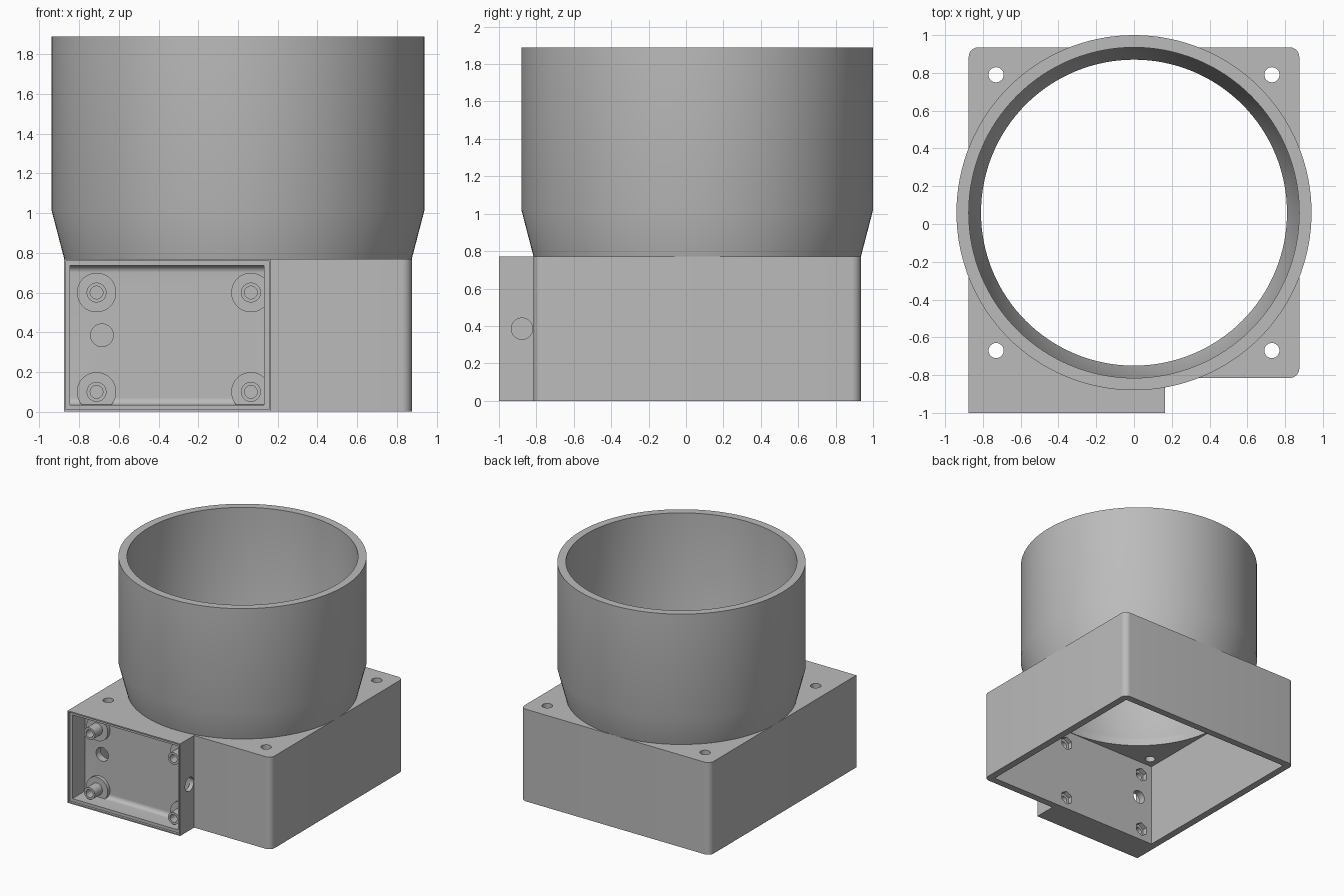
import bpy, bmesh, math
from mathutils import Matrix, Vector

if "Cube" in bpy.data.objects:
    bpy.data.objects.remove(bpy.data.objects["Cube"], do_unlink=True)

grey = bpy.data.materials.new("plain grey")
grey.use_nodes = True
colour = (0.5, 0.5, 0.5, 1)
grey.diffuse_color = colour
grey.node_tree.nodes["Principled BSDF"].inputs["Base Color"].default_value = colour

FRONT, BACK, SIDE, TOP = -0.815, 0.935, 0.875, 0.77   # main housing
MID = 0.06                                            # tube centre in y
WALL = 0.06
ALONG_Y = Matrix.Rotation(math.pi / 2, 4, "X")        # local z points to -y
ALONG_X = Matrix.Rotation(math.pi / 2, 4, "Y")


def finish(name, bm):
    bmesh.ops.recalc_face_normals(bm, faces=bm.faces)
    mesh = bpy.data.meshes.new(name)
    bm.to_mesh(mesh)
    bm.free()
    obj = bpy.data.objects.new(name, mesh)
    bpy.context.collection.objects.link(obj)
    mesh.materials.append(grey)
    return obj


def smooth(obj):
    bpy.ops.object.select_all(action="DESELECT")
    obj.select_set(True)
    bpy.context.view_layer.objects.active = obj
    bpy.ops.object.shade_smooth_by_angle(angle=math.radians(30))


def box(lo, hi, bevel=0, pick=None):
    lo, hi = Vector(lo), Vector(hi)
    bm = bmesh.new()
    bmesh.ops.create_cube(bm, size=1)
    for v in bm.verts:
        v.co = (lo + hi) / 2 + v.co * (hi - lo)
    if bevel:
        edges = [e for e in bm.edges if pick(e)]
        bmesh.ops.bevel(bm, geom=edges, offset=bevel, segments=8, profile=0.5, affect="EDGES")
    return finish("cutter", bm)


def rod(centre, radius, length, turn=Matrix(), sides=48):
    bm = bmesh.new()
    bmesh.ops.create_cone(bm, cap_ends=True, segments=sides, radius1=radius, radius2=radius,
                          depth=length, matrix=Matrix.Translation(centre) @ turn)
    return finish("cutter", bm)


def lathe(name, profile, place, sides):
    # closed profile of (radius, height) turned around local z
    bm = bmesh.new()
    rings = [[bm.verts.new(place @ Vector((r * math.cos(a), r * math.sin(a), h))) for r, h in profile]
             for a in (2 * math.pi * i / sides for i in range(sides))]
    n = len(profile)
    for i in range(sides):
        a, b = rings[i], rings[(i + 1) % sides]
        for j in range(n):
            k = (j + 1) % n
            bm.faces.new((a[j], b[j], b[k], a[k]))
    obj = finish(name, bm)
    smooth(obj)
    return obj


def cut(target, cutter):
    cutter.hide_render = True
    mod = target.modifiers.new("cut", "BOOLEAN")
    mod.operation = "DIFFERENCE"
    mod.solver = "EXACT"
    mod.object = cutter
    bpy.context.view_layer.objects.active = target
    bpy.ops.object.modifier_apply(modifier=mod.name)
    bpy.data.objects.remove(cutter, do_unlink=True)


# Housing: square body with the electronics bay projecting from its front
outline = [(-SIDE, -1), (0.165, -1), (0.165, FRONT), (SIDE, FRONT), (SIDE, BACK), (-SIDE, BACK)]
bm = bmesh.new()
base = bm.faces.new([bm.verts.new((x, y, 0)) for x, y in outline])
raised = bmesh.ops.extrude_face_region(bm, geom=[base])["geom"]
bmesh.ops.translate(bm, vec=(0, 0, TOP), verts=[g for g in raised if isinstance(g, bmesh.types.BMVert)])
corners = [e for e in bm.edges
           if abs(e.verts[0].co.z - e.verts[1].co.z) > 0.5
           and (e.verts[0].co.x > 0.5 or e.verts[0].co.y > 0.5)]
bmesh.ops.bevel(bm, geom=corners, offset=0.05, segments=8, profile=0.5, affect="EDGES")
housing = finish("housing", bm)

# Hollow underside and the round opening in the top plate
cut(housing, box((-SIDE + WALL, FRONT + WALL, -0.1), (SIDE - WALL, BACK - WALL, TOP - WALL)))
cut(housing, rod((0, MID, TOP), 0.81, 0.3, sides=128))

# Bay cavity with rounded floor edges, and a shallow seat for a lid
cut(housing, box((-0.845, -1.1, 0.035), (0.13, FRONT, 0.735), 0.035,
                 lambda e: all(v.co.y > -0.9 for v in e.verts)
                 and abs(e.verts[0].co.x - e.verts[1].co.x) > 0.5))
cut(housing, box((-0.866, -1.1, 0.01), (0.156, -0.98, 0.76)))

# Corner screw holes in the top plate
for x in (-0.73, 0.73):
    for y in (-0.73, 0.73):
        cut(housing, rod((x, MID + y, TOP), 0.04, 0.3))

# Cable holes through the bay floor and its side wall
cut(housing, rod((-0.685, FRONT, 0.385), 0.057, 0.3, ALONG_Y))
cut(housing, rod((0.15, -0.877, 0.385), 0.057, 0.12, ALONG_X))

# Stepped standoffs, with screw holes and nut pockets behind them
standoff = [(0.032, 0), (0.099, 0), (0.099, 0.04), (0.05, 0.04), (0.05, 0.14), (0.032, 0.14)]
for side, x in (("right", -0.712), ("left", 0.065)):
    for level, z in (("lower", 0.1), ("upper", 0.6)):
        cut(housing, rod((x, FRONT, z), 0.032, 0.3, ALONG_Y))
        cut(housing, rod((x, FRONT + WALL, z), 0.058, 0.08, ALONG_Y, 6))
        lathe(f"{level}_{side}_standoff", standoff,
              Matrix.Translation((x, FRONT + 0.01, z)) @ ALONG_Y, 48)
smooth(housing)

# Flared round tube on top
lathe("tube", [(0.81, TOP), (0.875, TOP), (0.94, 1.02), (0.94, 1.89), (0.875, 1.89), (0.875, 1.02)],
      Matrix.Translation((0, MID, 0)), 128)
